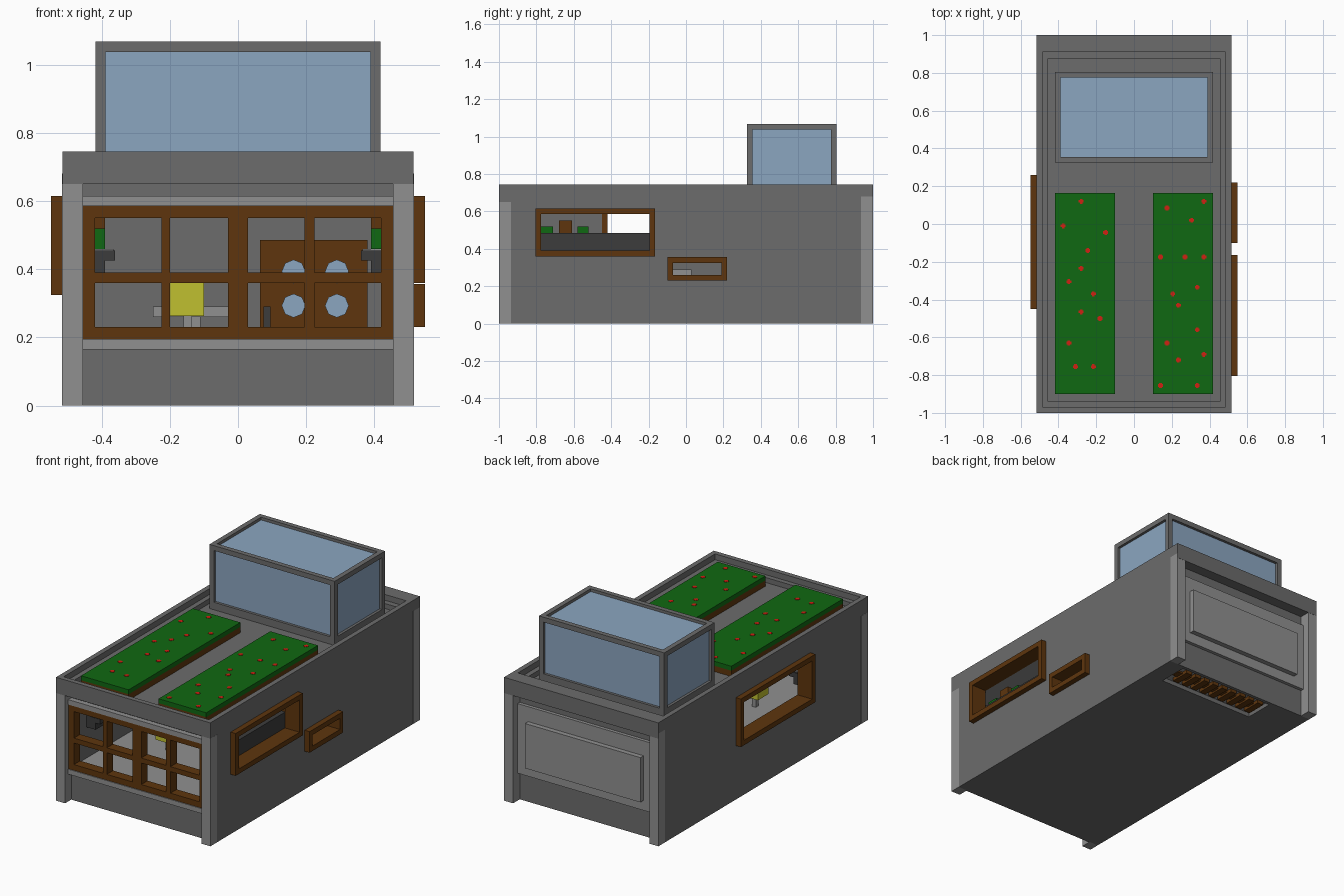
import bpy, bmesh, math
from mathutils import Vector

if "Cube" in bpy.data.objects:
    bpy.data.objects.remove(bpy.data.objects["Cube"], do_unlink=True)


def material(name, r, g, b):
    m = bpy.data.materials.new(name)
    m.use_nodes = True
    m.diffuse_color = (r, g, b, 1)
    m.node_tree.nodes["Principled BSDF"].inputs["Base Color"].default_value = (r, g, b, 1)
    return m


CONCRETE = material("concrete grey", 0.15, 0.15, 0.15)
LIGHT = material("light grey", 0.28, 0.28, 0.28)
DARK = material("charcoal", 0.045, 0.045, 0.045)
WOOD = material("brown wood", 0.112, 0.036, 0.004)
GRASS = material("grass green", 0.005, 0.14, 0.006)
GLASS = material("blue glass", 0.26, 0.38, 0.53)
RED = material("flower red", 0.63, 0.015, 0.006)
YELLOW = material("yellow", 0.53, 0.53, 0.03)


def finish(bm, name, mat):
    bmesh.ops.recalc_face_normals(bm, faces=bm.faces)
    me = bpy.data.meshes.new(name)
    bm.to_mesh(me)
    bm.free()
    me.materials.append(mat)
    ob = bpy.data.objects.new(name, me)
    bpy.context.collection.objects.link(ob)
    return ob


def add_box(bm, x0, x1, y0, y1, z0, z1):
    vs = bmesh.ops.create_cube(bm, size=1)["verts"]
    for v in vs:
        v.co = Vector((x1 if v.co.x > 0 else x0, y1 if v.co.y > 0 else y0, z1 if v.co.z > 0 else z0))


def boxes(name, mat, *extents):
    bm = bmesh.new()
    for e in extents:
        add_box(bm, *e)
    return finish(bm, name, mat)


def slab(name, mat, axis, lo, hi, outer, holes):
    """Flat slab across an axis, with rectangular holes (u0, u1, v0, v1)."""
    rects = [outer] + holes
    us = sorted({u for r in rects for u in r[:2]})
    vs = sorted({v for r in rects for v in r[2:]})

    def point(u, v):
        return {"x": (lo, u, v), "y": (u, lo, v), "z": (u, v, lo)}[axis]
    bm = bmesh.new()
    grid = {(u, v): bm.verts.new(point(u, v)) for u in us for v in vs}
    for u0, u1 in zip(us, us[1:]):
        for v0, v1 in zip(vs, vs[1:]):
            cu, cv = (u0 + u1) / 2, (v0 + v1) / 2
            if not any(h[0] < cu < h[1] and h[2] < cv < h[3] for h in holes):
                bm.faces.new([grid[p] for p in ((u0, v0), (u1, v0), (u1, v1), (u0, v1))])
    bmesh.ops.delete(bm, geom=[v for v in bm.verts if not v.link_faces], context="VERTS")
    ext = bmesh.ops.extrude_face_region(bm, geom=bm.faces[:])
    shift = Vector([hi - lo if a == axis else 0 for a in "xyz"])
    bmesh.ops.translate(bm, vec=shift, verts=[g for g in ext["geom"] if isinstance(g, bmesh.types.BMVert)])
    return finish(bm, name, mat)


def inset(r, t):
    return (r[0] + t, r[1] - t, r[2] + t, r[3] - t)


# Base, floor and ceiling
pit = (-0.235, 0.405, 0.735, 0.915)
slab("base", CONCRETE, "z", 0, 0.165, (-0.455, 0.455, -0.94, 0.935), [pit])
boxes("floor", LIGHT, (-0.455, 0.455, -0.97, 0.955, 0.165, 0.195))
boxes("ceiling", LIGHT, (-0.455, 0.455, -0.97, 0.93, 0.585, 0.615))
boxes("roof_deck", CONCRETE, (-0.455, 0.455, -0.94, 0.935, 0.615, 0.68))

# Steps sunk in the underside
boxes("pit_lining", LIGHT, (pit[0], pit[1], pit[2], pit[3], 0.025, 0.04))
boxes("pit_steps", WOOD, *[(-0.215 + i * 0.066, -0.175 + i * 0.066, 0.765, 0.885, 0.004, 0.026) for i in range(9)],
      (-0.215, 0.385, 0.80, 0.85, 0.015, 0.026))

# Side walls and their projecting window frames
windows = {1: [(-0.805, -0.165, 0.36, 0.615), (-0.10, 0.22, 0.23, 0.357)],
           -1: [(-0.45, 0.26, 0.325, 0.615)]}
for side, holes in windows.items():
    tag = "left" if side > 0 else "right"
    slab("wall_" + tag, CONCRETE, "x", side * 0.455, side * 0.515, (-0.935, 0.935, 0, 0.65), holes)
    for i, h in enumerate(holes):
        slab(f"window_frame_{tag}_{i}", WOOD, "x", side * 0.45, side * 0.548, h, [inset(h, 0.03)])

# Corner posts
for sx in (-1, 1):
    for sy, top in ((-1, 0.65), (1, 0.68)):
        x0, x1 = sorted((sx * 0.455, sx * 0.5155))
        y0, y1 = sorted((sy * 0.935, sy * 0.999))
        boxes("corner_post", LIGHT, (x0, x1, y0, y1, 0, top))

# Front window grid
panes = [(a, b, c, d) for a, b in ((-0.42, -0.225), (-0.2, -0.03), (0.03, 0.195), (0.225, 0.42))
         for c, d in ((0.23, 0.36), (0.39, 0.55))]
slab("front_window_grid", WOOD, "y", -0.965, -0.905, (-0.455, 0.455, 0.195, 0.585), panes)

# Back wall with its raised panel
boxes("back_wall", CONCRETE, (-0.455, 0.455, 0.88, 0.935, 0.195, 0.66))
boxes("back_plate", LIGHT, (-0.455, 0.455, 0.93, 0.955, 0.195, 0.585))
boxes("back_panel", LIGHT, (-0.385, 0.385, 0.95, 0.985, 0.225, 0.495))

# Stepped parapet
slab("parapet", CONCRETE, "z", 0.65, 0.745, (-0.515, 0.515, -1, 1), [(-0.485, 0.485, -0.97, 0.91)])
slab("parapet_step", CONCRETE, "z", 0.65, 0.71, (-0.485, 0.485, -0.97, 0.91), [(-0.455, 0.455, -0.94, 0.875)])

# Roof skylight
box = (-0.418, 0.418, 0.325, 0.805)
slab("skylight_top_frame", CONCRETE, "z", 1.037, 1.067, box, [inset(box, 0.03)])
slab("skylight_bottom_frame", CONCRETE, "z", 0.68, 0.725, box, [inset(box, 0.03)])
boxes("skylight_posts", CONCRETE, *[(x, x + 0.03, y, y + 0.03, 0.725, 1.037)
                                    for x in (-0.418, 0.388) for y in (0.325, 0.775)])
boxes("skylight_glass", GLASS, (-0.402, 0.402, 0.341, 0.789, 0.69, 1.05))

# Planting beds with flowers
for side in (-1, 1):
    x0, x1 = sorted((side * 0.1, side * 0.418))
    boxes("bed_box", WOOD, (x0, x1, -0.9, 0.165, 0.68, 0.715))
    boxes("bed_grass", GRASS, (x0, x1, -0.9, 0.165, 0.715, 0.742))
flowers = [(-.28, .12), (-.375, -.01), (-.15, -.045), (-.245, -.14), (-.28, -.235), (-.345, -.305),
           (-.215, -.37), (-.28, -.465), (-.18, -.5), (-.345, -.63), (-.31, -.755), (-.215, -.755),
           (.175, .085), (.37, .12), (.305, .02), (.14, -.175), (.27, -.175), (.37, -.175),
           (.335, -.335), (.205, -.37), (.235, -.43), (.335, -.56), (.175, -.63), (.235, -.72),
           (.37, -.69), (.14, -.855), (.335, -.855)]
petals = []
for x, y in flowers:
    petals += [(x - a, x + a, y - b, y + b, 0.74, 0.744) for a, b in ((0.013, 0.007), (0.007, 0.013))]
boxes("flowers", RED, *petals)

# Wall counters with planters
for side, y0, y1 in ((1, -0.78, -0.19), (-1, -0.8, -0.47)):
    def span(a, b):
        return tuple(sorted((side * a, side * b)))
    boxes("counter", DARK, span(0.36, 0.45) + (y0, y1, 0.425, 0.455), span(0.39, 0.45) + (y0, y1, 0.385, 0.425),
          span(0.425, 0.45) + (y0, y1, 0.455, 0.485))
    boxes("counter_top", LIGHT, span(0.365, 0.424) + (y0 + 0.01, y1 - 0.01, 0.453, 0.459))
    boxes("planter_box", WOOD, span(0.39, 0.424) + (-0.68, -0.61, 0.455, 0.55))
    boxes("planter_green", GRASS, span(0.39, 0.424) + (-0.78, -0.71, 0.459, 0.52),
          span(0.39, 0.424) + (-0.58, -0.52, 0.459, 0.52))

# Inner partition with round panes
boxes("partition", WOOD, (0.065, 0.38, 0.3, 0.33, 0.195, 0.485))
bm = bmesh.new()
for x in (0.163, 0.29):
    for z in (0.293, 0.393):
        disc = bmesh.ops.create_cone(bm, cap_ends=True, segments=8, radius1=0.035, radius2=0.035, depth=0.04)["verts"]
        for v in disc:
            v.co = Vector((x + v.co.x, 0.315 + v.co.z, z + v.co.y))
finish(bm, "partition_panes", GLASS)

# Seat, low table and stool
boxes("yellow_seat", YELLOW, (-0.2, -0.1, -0.5, -0.4, 0.262, 0.36))
boxes("seat_leg", LIGHT, (-0.16, -0.135, -0.462, -0.437, 0.195, 0.262))
boxes("low_table", LIGHT, (-0.25, 0.0, -0.07, 0.03, 0.26, 0.29), (-0.14, -0.11, -0.035, -0.005, 0.195, 0.26))
boxes("stool", DARK, (0.075, 0.095, -0.3, -0.24, 0.195, 0.29))
